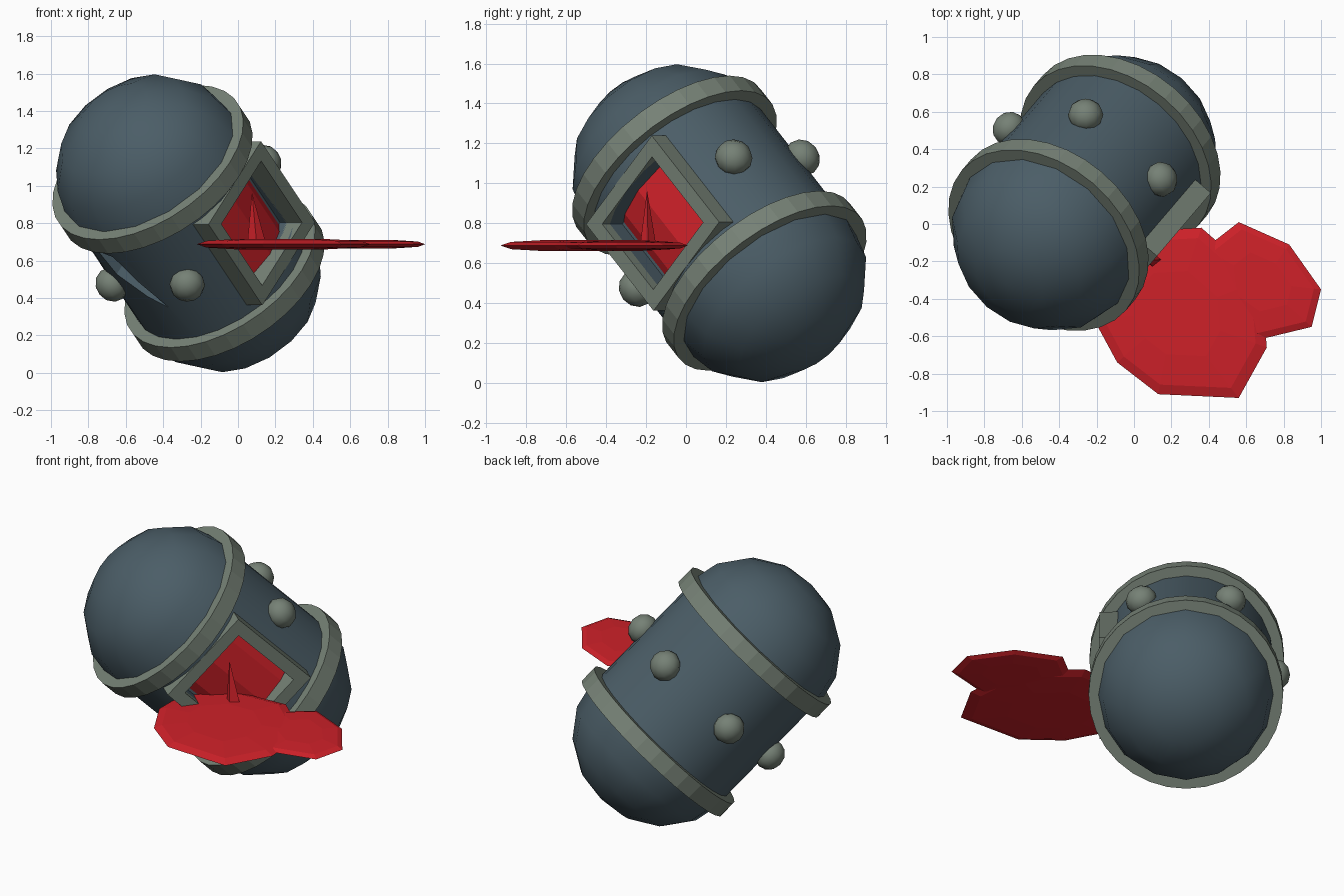
import bpy, bmesh, math
from mathutils import Vector, Matrix

if "Cube" in bpy.data.objects:
    bpy.data.objects.remove(bpy.data.objects["Cube"])

# Tilted capsule frame: p = window direction, e = crack direction, n = long axis
C = Vector((-0.265, 0.167, 0.8))
n = Vector((0.465, 0.545, -0.698)).normalized()
p = Vector((n.y, -n.x, 0)).normalized()
e = n.cross(p)
M = Matrix.Translation(C) @ Matrix((p, e, n)).transposed().to_4x4()


def mat(name, col):
    m = bpy.data.materials.new(name)
    m.diffuse_color = (*col, 1)
    m.use_nodes = True
    m.node_tree.nodes["Principled BSDF"].inputs["Base Color"].default_value = m.diffuse_color
    return m


STEEL = mat("blue_steel", (0.07, 0.11, 0.135))
TRIM = mat("grey_green", (0.18, 0.22, 0.18))
RED = mat("red", (0.62, 0.015, 0.022))


def finish(name, bm, material, matrix=M, smooth=None):
    bmesh.ops.remove_doubles(bm, verts=bm.verts, dist=1e-5)
    bmesh.ops.recalc_face_normals(bm, faces=bm.faces)
    me = bpy.data.meshes.new(name)
    bm.to_mesh(me)
    bm.free()
    ob = bpy.data.objects.new(name, me)
    bpy.context.collection.objects.link(ob)
    ob.matrix_world = matrix
    if material:
        me.materials.append(material)
    if smooth:
        me.shade_smooth()
        me.set_sharp_from_angle(angle=math.radians(smooth))
    return ob


def lathe(name, profile, segs, material, closed=False, smooth=None):
    bm = bmesh.new()
    rows = []
    for k in range(segs):
        a = 2 * math.pi * k / segs
        rows.append([bm.verts.new((r * math.cos(a), r * math.sin(a), h)) for r, h in profile])
    m = len(profile)
    for k in range(segs):
        A, B = rows[k], rows[(k + 1) % segs]
        for i in range(m if closed else m - 1):
            j = (i + 1) % m
            bm.faces.new((A[i], B[i], B[j], A[j]))
    return finish(name, bm, material, smooth=smooth)


def loft(name, loops, material, matrix=M):
    bm = bmesh.new()
    rows = [[bm.verts.new(v) for v in l] for l in loops]
    c = len(rows[0])
    for A, B in zip(rows, rows[1:]):
        for i in range(c):
            bm.faces.new((A[i], A[(i + 1) % c], B[(i + 1) % c], B[i]))
    bm.faces.new(rows[0])
    bm.faces.new(rows[-1])
    return finish(name, bm, material, matrix)


# Body shell, red core, end domes and clamp rings
body = lathe("body_shell", [(0, -.42), (.515, -.42), (.515, .42), (0, .42)], 24, STEEL, smooth=35)
lathe("red_core", [(0, -.38), (.43, -.38), (.43, .38), (0, .38)], 16, RED)
for s, tag in ((-1, "upper"), (1, "lower")):
    arc = [(.53 * math.cos(t * math.pi / 8), s * (.4135 + .485 * math.sin(t * math.pi / 8))) for t in range(4)]
    lathe(tag + "_dome", [(0, s * .4135)] + arc + [(0, s * .8985)], 16, STEEL, smooth=35)
    lathe(tag + "_ring", [(.48, s * .36), (.577, s * .36), (.577, s * .467), (.48, s * .467)],
          32, TRIM, closed=True)

# Cutters for the window and the crack
W = .235
sq = [(-W, -W), (W, -W), (W, W), (-W, W)]
crack = [(.085, .13), (-.135, -.12), (-.19, -.3), (-.07, -.26)]
cutters = [loft("window_cutter", [[(h, b, a) for b, a in sq] for h in (.36, .7)], None),
           loft("crack_cutter", [[(b, h, a) for b, a in crack] for h in (.36, .7)], None)]
for c in cutters:
    c.hide_render = True
    c.hide_viewport = True
    mod = body.modifiers.new(c.name, "BOOLEAN")
    mod.operation = "DIFFERENCE"
    mod.solver = "EXACT"
    mod.object = c

# Square window frame
bm = bmesh.new()
rows = []
for half, h in ((.31, .38), (.31, .515), (W, .515), (W, .38)):
    rows.append([bm.verts.new((h, sx * half, sy * half)) for sx, sy in ((-1, -1), (1, -1), (1, 1), (-1, 1))])
for i in range(4):
    A, B = rows[i], rows[(i + 1) % 4]
    for k in range(4):
        bm.faces.new((A[k], A[(k + 1) % 4], B[(k + 1) % 4], B[k]))
finish("window_frame", bm, TRIM)

# Rivets at 60 degree steps, leaving the window position free
for k in range(1, 6):
    bm = bmesh.new()
    bmesh.ops.create_uvsphere(bm, u_segments=12, v_segments=6, radius=1)
    tf = (M @ Matrix.Rotation(k * math.pi / 3, 4, 'Z') @ Matrix.Translation((.53, 0, 0))
          @ Matrix.Rotation(math.pi / 2, 4, 'Y') @ Matrix.Diagonal((.095, .095, .085, 1)))
    bm.transform(tf)
    finish("rivet_%d" % k, bm, TRIM, Matrix(), smooth=40)


# Spilled liquid: two overlapping thin lobes
def lobe(name, pts, z, t):
    cx = sum(q[0] for q in pts) / len(pts)
    cy = sum(q[1] for q in pts) / len(pts)
    loops = [[(cx + (x - cx) * f, cy + (y - cy) * f, z + d) for x, y in pts]
             for f, d in ((.5, -t), (.88, -.65 * t), (1, 0), (.88, .65 * t), (.5, t))]
    loft(name, loops, RED, Matrix())


lobe("spill_large", [(-.09, -.74), (.13, -.91), (.56, -.93), (.71, -.66), (.68, -.3), (.36, -.02),
                     (0, -.04), (-.22, -.25), (-.22, -.5)], .688, .028)
lobe("spill_small", [(.38, -.13), (.56, .01), (.83, -.11), (1.0, -.35), (.95, -.55), (.66, -.62),
                     (.42, -.45)], .688, .022)

# Thin splash spike in the window
ring = [(.1 + .05 * math.cos(a), -.19 + .04 * math.sin(a), .69) for a in (0, 1.57, 3.14, 4.71)]
loft("splash_spike", [ring, [(.075 + (x - .1) * .02, -.195 + (y + .19) * .02, .96) for x, y, _ in ring]],
     RED, Matrix())
